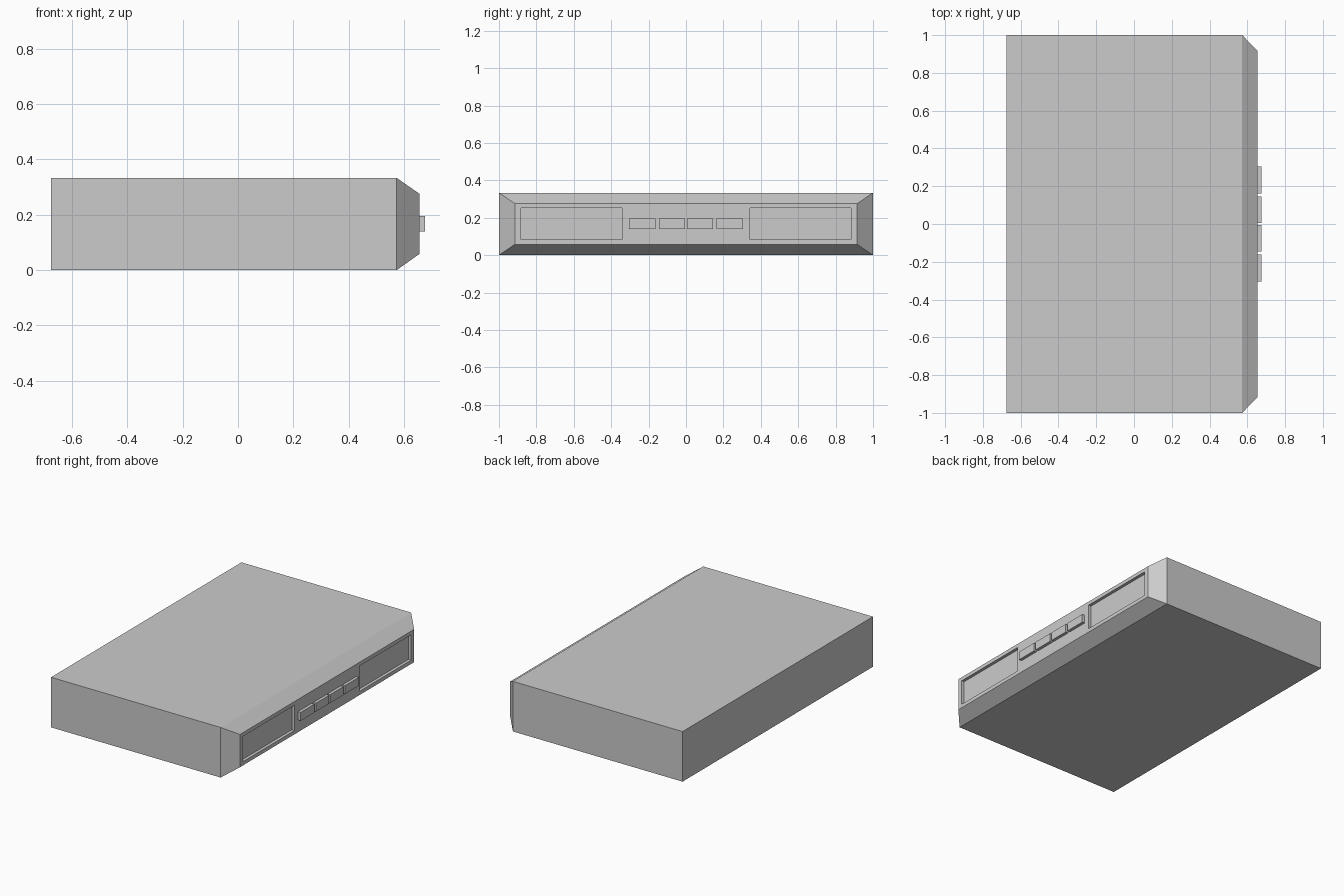
import bpy, bmesh
from mathutils import Vector

if "Cube" in bpy.data.objects:
    bpy.data.objects.remove(bpy.data.objects["Cube"])

FRONT = 0.655            # x of the fascia plane
Z0, Z1 = 0.058, 0.276    # fascia height range


def finish(bm, name, mats=()):
    mesh = bpy.data.meshes.new(name)
    bm.to_mesh(mesh)
    bm.free()
    for m in mats:
        mesh.materials.append(m)
    obj = bpy.data.objects.new(name, mesh)
    bpy.context.collection.objects.link(obj)
    return obj


def add_box(bm, lo, hi):
    lo, hi = Vector(lo), Vector(hi)
    verts = bmesh.ops.create_cube(bm, size=1)["verts"]
    for v in verts:
        v.co = (lo + hi) / 2 + v.co * (hi - lo)
    return list({f for v in verts for f in v.link_faces})


def front_quad(bm, y0, y1, z0, z1):
    pts = ((y0, z0), (y1, z0), (y1, z1), (y0, z1))
    return bm.faces.new([bm.verts.new((FRONT, y, z)) for y, z in pts])


def extrude(bm, face):
    return bmesh.ops.extrude_discrete_faces(bm, faces=[face])["faces"][0]


def material(name, value):
    m = bpy.data.materials.new(name)
    m.diffuse_color = (value, value, value, 1)
    m.use_nodes = True
    m.node_tree.nodes["Principled BSDF"].inputs["Base Color"].default_value = m.diffuse_color
    return m


grey = material("grey", 0.8)
light_grey = material("light_grey", 1.0)

# Casing: box with a tapered front, left open for the fascia
bm = bmesh.new()
faces = add_box(bm, (-0.675, -1, 0), (0.573, 1, 0.333))
front = extrude(bm, max(faces, key=lambda f: f.calc_center_median().x))
for v in front.verts:
    v.co = (FRONT, 0.915 if v.co.y > 0 else -0.915, Z1 if v.co.z > 0.1 else Z0)
bmesh.ops.delete(bm, geom=[front], context='FACES_ONLY')
finish(bm, "casing")

# Central control strip
bm = bmesh.new()
front_quad(bm, -0.305, 0.305, Z0, Z1)
finish(bm, "control_strip")

# Drive bays: light frame around a recessed panel
for side, label in ((-1, "left"), (1, "right")):
    bm = bmesh.new()
    y0, y1 = sorted((side * 0.305, side * 0.915))
    panel = extrude(bm, front_quad(bm, y0, y1, Z0, Z1))
    p0, p1 = sorted((side * 0.342, side * 0.882))
    mid = (y0 + y1) / 2
    for v in panel.verts:
        v.co.y = p0 if v.co.y < mid else p1
        v.co.z = 0.083 if v.co.z < 0.16 else 0.251
    frame = [f for f in bm.faces if f != panel]
    panel = extrude(bm, panel)
    for v in panel.verts:
        v.co.x -= 0.02
    for f in frame:
        f.material_index = 1
    finish(bm, label + "_bay", (grey, light_grey))

# Row of four buttons
for i, (y0, y1) in enumerate(((-0.305, -0.162), (-0.145, -0.006),
                              (0.006, 0.145), (0.162, 0.305))):
    bm = bmesh.new()
    add_box(bm, (FRONT, y0, 0.139), (0.675, y1, 0.195))
    finish(bm, f"button_{i + 1}")
